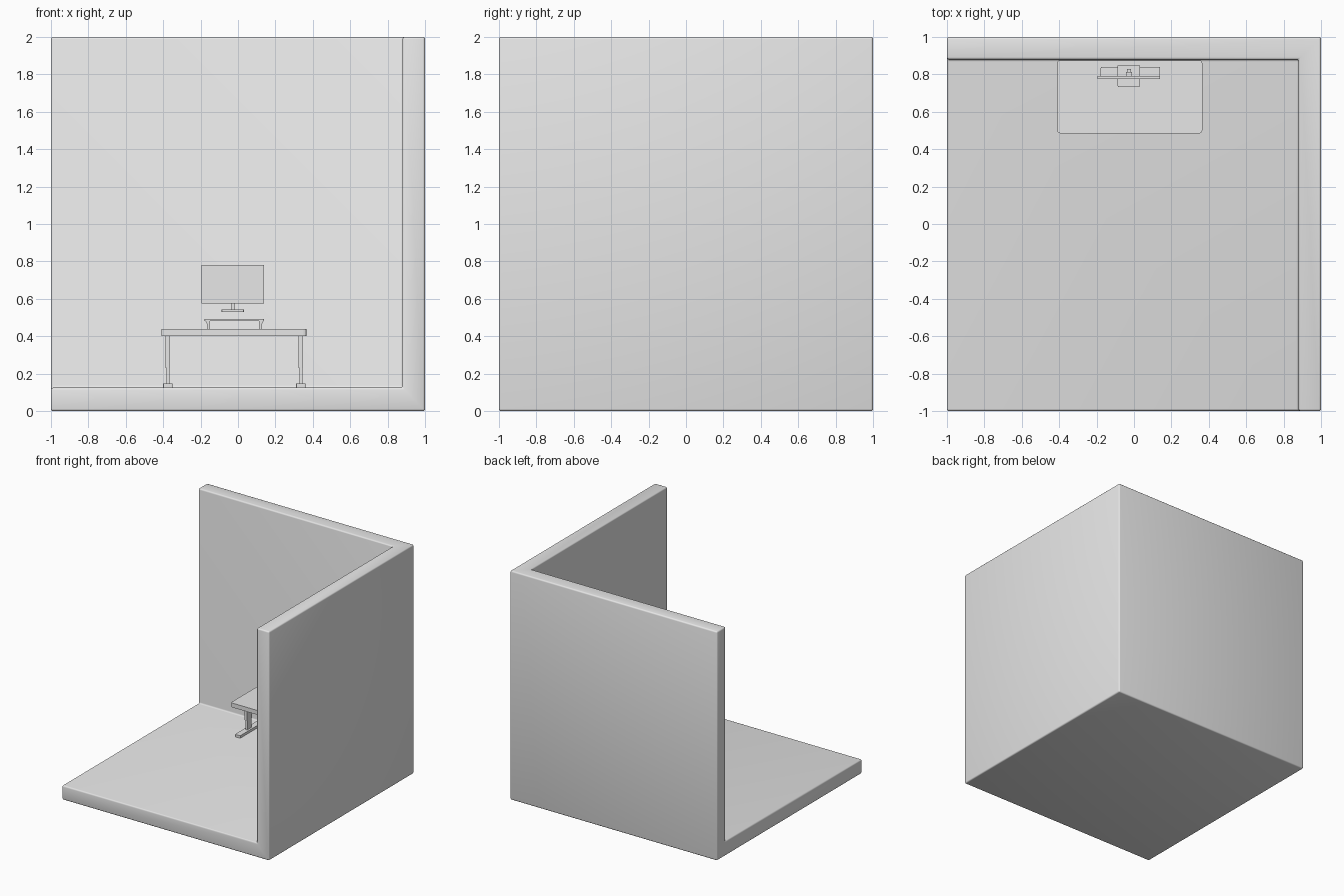
import bpy, bmesh
from mathutils import Vector

if "Cube" in bpy.data.objects:
    bpy.data.objects.remove(bpy.data.objects["Cube"])

grey = bpy.data.materials.new("light_grey")
grey.diffuse_color = (0.8, 0.8, 0.8, 1)
grey.use_nodes = True
grey.node_tree.nodes["Principled BSDF"].inputs["Base Color"].default_value = grey.diffuse_color


def finish(name, bm):
    bmesh.ops.recalc_face_normals(bm, faces=bm.faces)
    me = bpy.data.meshes.new(name)
    bm.to_mesh(me)
    bm.free()
    me.materials.append(grey)
    ob = bpy.data.objects.new(name, me)
    bpy.context.collection.objects.link(ob)
    return ob


def box(name, lo, hi, corner=0.0):
    """Box from corner to corner, with optional rounded vertical edges."""
    bm = bmesh.new()
    bmesh.ops.create_cube(bm, size=1)
    lo, hi = Vector(lo), Vector(hi)
    for v in bm.verts:
        v.co = [(lo[i] + hi[i]) / 2 + v.co[i] * (hi[i] - lo[i]) for i in range(3)]
    if corner:
        upright = [e for e in bm.edges
                   if abs(e.verts[0].co.z - e.verts[1].co.z) > 1e-4]
        bmesh.ops.bevel(bm, geom=upright, offset=corner, segments=3,
                        profile=0.5, affect='EDGES')
    return finish(name, bm)


# Room: cube hollowed out towards the front, left and top, with soft edges
room = box("room_shell", (-1, -1, 0), (1, 1, 2))
cutter = box("room_cutter", (-1.5, -1.5, 0.125), (0.88, 0.88, 2.5))
cutter.hide_render = True
cutter.hide_viewport = True
cut = room.modifiers.new("hollow", 'BOOLEAN')
cut.operation = 'DIFFERENCE'
cut.solver = 'EXACT'
cut.object = cutter
bev = room.modifiers.new("soft_edges", 'BEVEL')
bev.width = 0.012
bev.segments = 3
bev.limit_method = 'ANGLE'
for p in room.data.polygons:
    p.use_smooth = True
for p in cutter.data.polygons:
    p.use_smooth = True

# Desk: top, telescopic columns, feet and the frame bar under the top
box("desk_top", (-0.41, 0.485, 0.40), (0.365, 0.875, 0.438), 0.014)
for side, x in (("left", -0.375), ("right", 0.336)):
    box(side + "_foot", (x - 0.025, 0.53, 0.124), (x + 0.025, 0.83, 0.147), 0.006)
    box(side + "_lower_column", (x - 0.008, 0.652, 0.145), (x + 0.008, 0.708, 0.235))
    box(side + "_upper_column", (x - 0.012, 0.645, 0.23), (x + 0.012, 0.715, 0.40))

# Monitor riser: thin board on two flared ends
cx = -0.019
box("riser_board", (-0.178, 0.775, 0.482), (0.14, 0.84, 0.491), 0.006)
for side, s in (("left", -1), ("right", 1)):
    bm = bmesh.new()
    profile = [(0.131, 0.438), (0.148, 0.438), (0.148, 0.468),
               (0.156, 0.484), (0.131, 0.484)]
    face = bm.faces.new([bm.verts.new((cx + s * x, 0.78, z)) for x, z in profile])
    ext = bmesh.ops.extrude_face_region(bm, geom=[face])
    for v in ext["geom"]:
        if isinstance(v, bmesh.types.BMVert):
            v.co.y = 0.835
    finish(side + "_riser_support", bm)

# Monitor: panel with a recessed screen, neck and base
panel = box("monitor_panel", (-0.194, 0.774, 0.575), (0.14, 0.792, 0.782))
bm = bmesh.new()
bm.from_mesh(panel.data)
bm.normal_update()
front = [f for f in bm.faces if f.normal.y < -0.9]
bmesh.ops.inset_region(bm, faces=front, thickness=0.012)
bmesh.ops.inset_region(bm, faces=front, thickness=0.001, depth=-0.004)
bm.to_mesh(panel.data)
bm.free()
box("monitor_rear_mount", (-0.042, 0.79, 0.63), (-0.012, 0.812, 0.70))
box("monitor_neck", (-0.038, 0.805, 0.54), (-0.016, 0.83, 0.69))
box("monitor_base", (-0.087, 0.733, 0.53), (0.031, 0.85, 0.542), 0.004)
